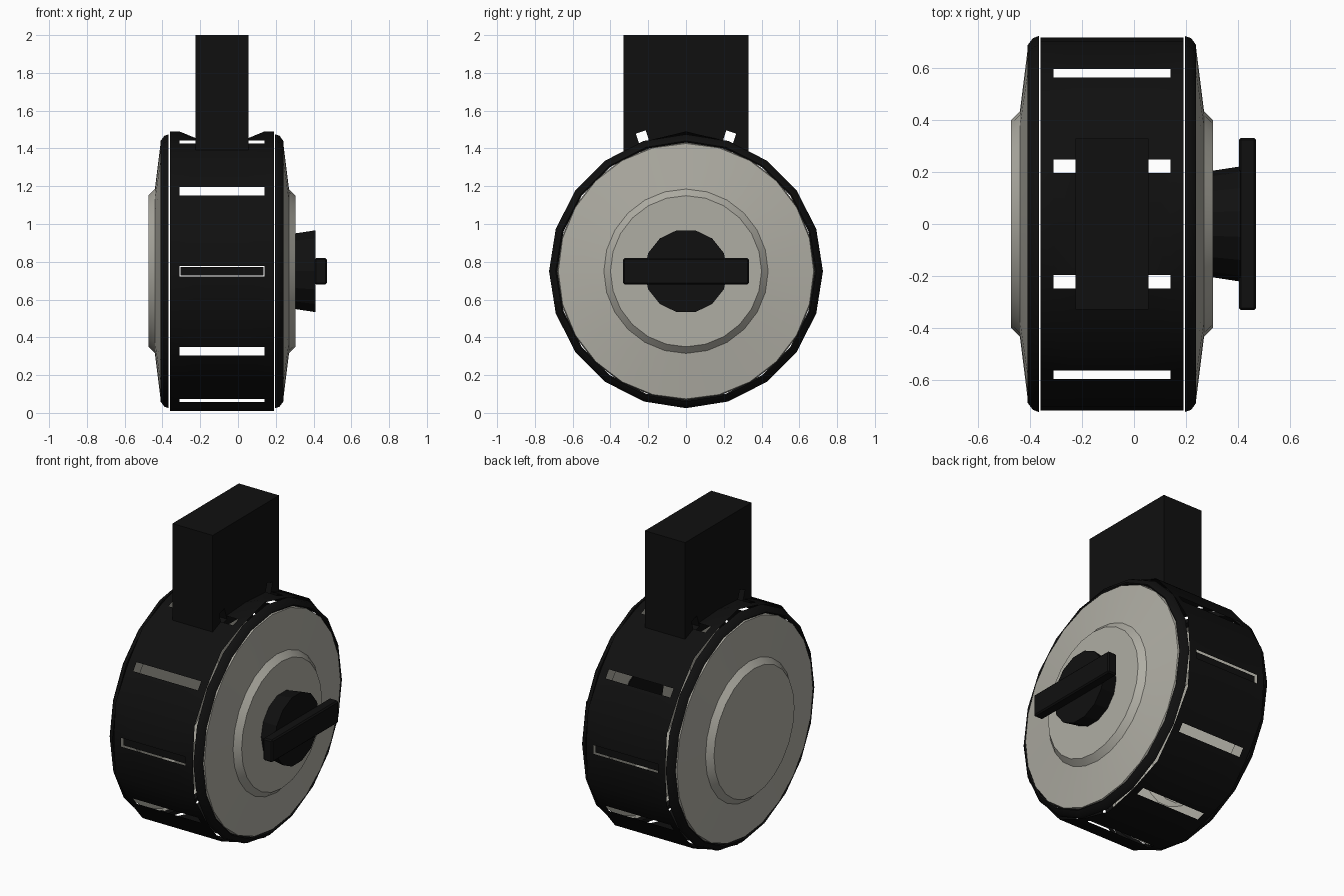
import bpy, bmesh, math
from mathutils import Matrix, Vector

CZ = 0.75          # height of the drum axis
MID = -0.085       # middle of the drum along x
HALF = 0.275       # half width of the shell
SLOT = 0.225       # half length of a slot
R = 0.72           # radius at the slots

if "Cube" in bpy.data.objects:
    bpy.data.objects.remove(bpy.data.objects["Cube"], do_unlink=True)


def material(name, color):
    m = bpy.data.materials.new(name)
    m.use_nodes = True
    m.diffuse_color = (*color, 1)
    m.node_tree.nodes["Principled BSDF"].inputs["Base Color"].default_value = (*color, 1)
    return m


black = material("matte black", (0.005, 0.005, 0.005))
grey = material("warm grey", (0.43, 0.42, 0.37))


def finish(name, bm, mat, smooth=None):
    me = bpy.data.meshes.new(name)
    bmesh.ops.recalc_face_normals(bm, faces=bm.faces)
    bm.to_mesh(me)
    bm.free()
    ob = bpy.data.objects.new(name, me)
    bpy.context.collection.objects.link(ob)
    me.materials.append(mat)
    if smooth:
        bpy.ops.object.select_all(action="DESELECT")
        ob.select_set(True)
        bpy.context.view_layer.objects.active = ob
        bpy.ops.object.shade_smooth_by_angle(angle=math.radians(smooth))
    return ob


def point(x, r, a):
    return Vector((x, r * math.cos(a), CZ + r * math.sin(a)))


def lathe(name, profile, mat, sides, closed=False, smooth=None, turn=0):
    """Revolve (x, radius) points about the drum axis."""
    bm = bmesh.new()
    vs = [bm.verts.new(point(x, r, turn)) for x, r in profile]
    pairs = list(zip(vs, vs[1:])) + ([(vs[-1], vs[0])] if closed else [])
    edges = [bm.edges.new(p) for p in pairs]
    bmesh.ops.spin(bm, geom=vs + edges, cent=(0, 0, CZ), axis=(1, 0, 0),
                   angle=math.tau, steps=sides, use_merge=True)
    bmesh.ops.remove_doubles(bm, verts=bm.verts, dist=1e-4)
    return finish(name, bm, mat, smooth)


def box(name, center, size, mat, turn=0, bevel=0):
    bm = bmesh.new()
    bmesh.ops.create_cube(bm, size=1, matrix=Matrix.Translation(center)
                          @ Matrix.Rotation(turn, 4, "X") @ Matrix.Diagonal((*size, 1)))
    if bevel:
        bmesh.ops.bevel(bm, geom=bm.edges, offset=bevel, segments=1, affect="EDGES")
    return finish(name, bm, mat)


# Slotted drum shell: ten slots with a ridge between each pair
bm = bmesh.new()
stations = [MID + d for d in (-HALF, -SLOT, -0.14, 0.14, SLOT, HALF)]
half_slot = math.radians(2.2)
rings = []
for k in range(10):
    a = math.radians(36 * k)
    ridge = a + math.radians(18)
    for ang, rad in ((a - half_slot, R), (a + half_slot, R), (ridge, 0.74)):
        row = []
        for i, x in enumerate(stations):
            dip = 0.035 if k == 2 and ang == ridge and i in (2, 3) else 0
            row.append(bm.verts.new(point(x, rad - dip, ang)))
        rings.append(row)
for j, row in enumerate(rings):
    nxt = rings[(j + 1) % len(rings)]
    for i in range(len(row) - 1):
        if j % 3 == 0 and 1 <= i <= 3:
            continue
        bm.faces.new((row[i], row[i + 1], nxt[i + 1], nxt[i]))
finish("drum_shell", bm, black, 30)

# Blocks sitting inside the front and back slots
for side, label in ((-1, "front"), (1, "back")):
    box(label + "_slot_block", (MID, side * 0.70, CZ), (0.44, 0.01, 0.046), black)

# Rims and domed covers, mirrored about the middle of the drum
rim = [(0.282, 0.70), (0.282, 0.725), (0.305, 0.717), (0.325, 0.69), (0.318, 0.682)]
cover = [(0.30, 0.682), (0.325, 0.676), (0.355, 0.435), (0.39, 0.40), (0.39, 0)]
for side, label in ((-1, "right"), (1, "left")):
    lathe(label + "_rim", [(MID + side * x, r) for x, r in rim], black, 20,
          closed=True, smooth=35)
    lathe(label + "_cover", [(MID + side * x, r) for x, r in cover], grey, 24, smooth=30)

# Feed neck, notched where the upper slots run into it
neck = box("feed_neck", (MID, 0, 1.69), (0.28, 0.66, 0.62), black)
for s in (-1, 1):
    a = math.radians(90 + 18 * s)
    cut = box("neck_notch_cutter", point(MID, 0.735, a), (2 * SLOT, 0.08, 0.055), black,
              turn=a)
    cut.hide_render = True
    cut.hide_viewport = True
    mod = neck.modifiers.new("notch", "BOOLEAN")
    mod.operation = "DIFFERENCE"
    mod.solver = "EXACT"
    mod.object = cut
bpy.context.view_layer.update()
baked = bpy.data.meshes.new_from_object(
    neck.evaluated_get(bpy.context.evaluated_depsgraph_get()))
neck.modifiers.clear()
neck.data = baked
for ob in [o for o in bpy.data.objects if o.name.startswith("neck_notch_cutter")]:
    bpy.data.objects.remove(ob, do_unlink=True)

# Winding knob: round boss with a cross bar
lathe("knob_boss", [(0.30, 0), (0.30, 0.205), (0.41, 0.222), (0.41, 0)], black, 14)
box("knob_bar", (0.4375, 0, CZ), (0.065, 0.665, 0.14), black, bevel=0.008)
